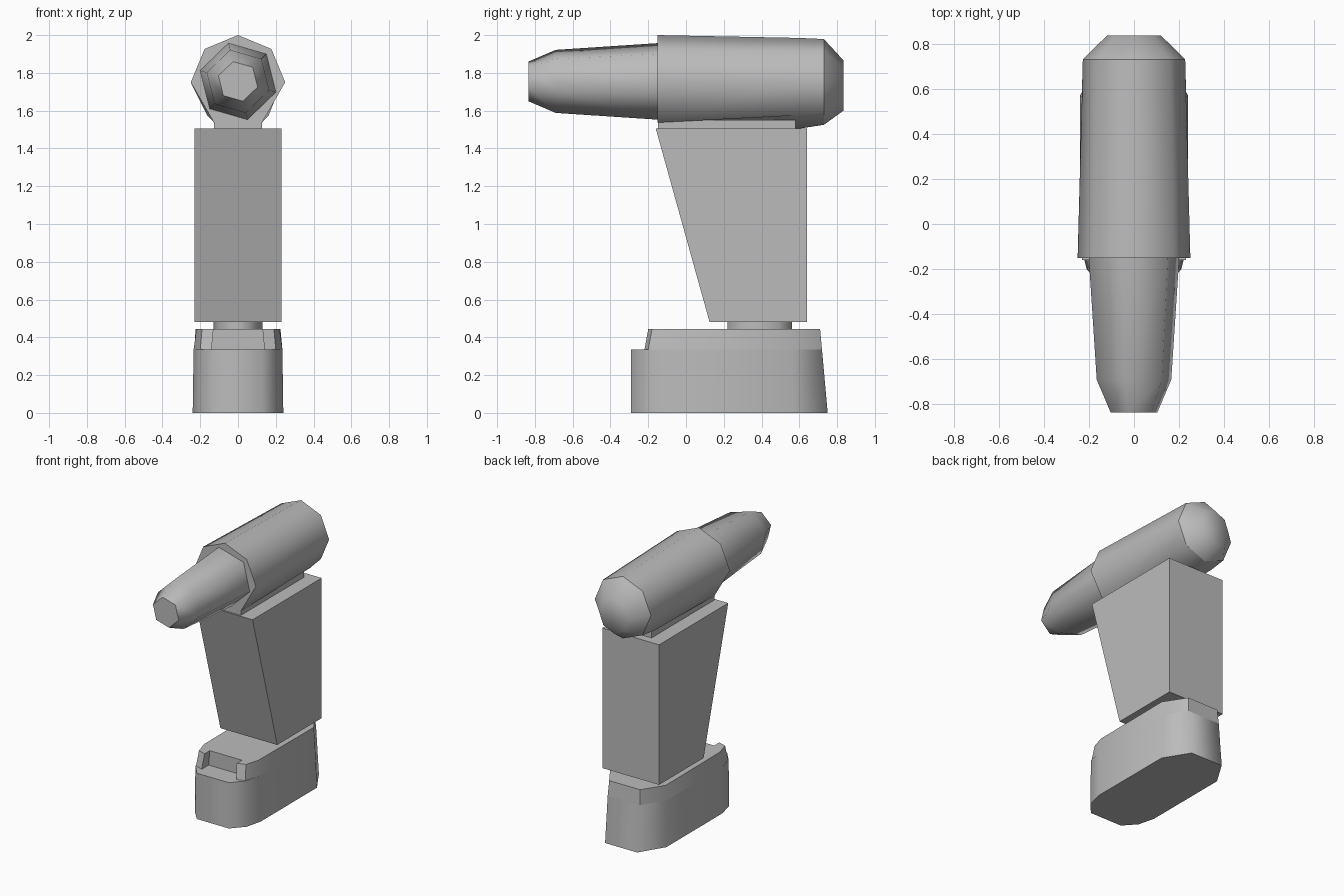
import bpy, bmesh, math

cube = bpy.data.objects.get("Cube")
if cube:
    bpy.data.objects.remove(cube)

grey = bpy.data.materials.new("plain grey")
grey.use_nodes = True
colour = (0.5, 0.5, 0.5, 1)
grey.diffuse_color = colour
grey.node_tree.nodes["Principled BSDF"].inputs["Base Color"].default_value = colour


def loft(name, rings, angle=None):
    """Skin a list of equal-length rings and close both ends."""
    bm = bmesh.new()
    loops = [[bm.verts.new(p) for p in ring] for ring in rings]
    for a, b in zip(loops, loops[1:]):
        for i in range(len(a)):
            j = (i + 1) % len(a)
            bm.faces.new((a[i], a[j], b[j], b[i]))
    bm.faces.new(loops[0])
    bm.faces.new(loops[-1])
    bmesh.ops.recalc_face_normals(bm, faces=bm.faces)
    mesh = bpy.data.meshes.new(name)
    bm.to_mesh(mesh)
    bm.free()
    mesh.materials.append(grey)
    obj = bpy.data.objects.new(name, mesh)
    bpy.context.collection.objects.link(obj)
    if angle:
        bpy.ops.object.select_all(action='DESELECT')
        obj.select_set(True)
        bpy.context.view_layer.objects.active = obj
        bpy.ops.object.shade_smooth_by_angle(angle=math.radians(angle))
    return obj


def polygon(sides, y, z, rx, rz, turn=90):
    """Upright polygon facing along y."""
    angles = [math.radians(turn + 360 * i / sides) for i in range(sides)]
    return [(rx * math.cos(a), y, z + rz * math.sin(a)) for a in angles]


def mirrored(half, z):
    """Closed outline at height z from its +x half, front to back."""
    return [(x, y, z) for x, y in half] + [(-x, y, z) for x, y in reversed(half)]


def box(name, x, front, back, low, high):
    return loft(name, [mirrored([(x, front), (x, back)], z) for z in (low, high)])


# Thick rear barrel: octagonal, with its underside flattened at the front
front = polygon(8, -0.15, 1.75, 0.25, 0.25)
for i, x in ((3, -0.127), (4, 0), (5, 0.127)):
    front[i] = (x, -0.15, 1.537)
middle = polygon(8, 0.6, 1.745, 0.23, 0.24)
back = polygon(8, 0.73, 1.752, 0.227, 0.227)
loft("rear_barrel", [front, middle, back], 62)
loft("barrel_cap", [back, polygon(8, 0.835, 1.733, 0.12, 0.132)], 80)

# Slim hexagonal front tube, slightly twisted
loft("front_tube", [polygon(6, y, 1.755, r, r, 104)
                    for y, r in ((-0.13, 0.21), (-0.69, 0.172), (-0.835, 0.108))], 62)

# Wedge-shaped column and the pad under the barrel
loft("column", [mirrored([(0.23, 0.125), (0.23, 0.64)], 0.48),
                mirrored([(0.23, -0.16), (0.23, 0.64)], 1.505)])
box("upper_neck", 0.127, -0.148, 0.58, 1.49, 1.55)

# Round neck between column and foot
ellipse = [(0.13 * math.cos(a), 0.39 + 0.18 * math.sin(a))
           for a in (math.tau * i / 10 for i in range(10))]
loft("lower_neck", [[(x, y, z) for x, y in ellipse] for z in (0.43, 0.49)], 62)

# Foot with rounded ends
loft("foot_base", [mirrored([(0.13, -0.29), (0.21, -0.2), (0.24, -0.08),
                             (0.24, 0.57), (0.13, 0.75)], 0),
                   mirrored([(0.13, -0.29), (0.205, -0.2), (0.235, -0.08),
                             (0.23, 0.56), (0.13, 0.72)], 0.335)], 62)
# Upper foot, notched at the front
loft("foot_top", [mirrored([(0.14, -0.14), (0.14, -0.22), (0.2, -0.2), (0.235, -0.08),
                            (0.23, 0.56), (0.13, 0.72)], 0.335),
                  mirrored([(0.13, -0.14), (0.13, -0.2), (0.19, -0.18), (0.22, -0.08),
                            (0.225, 0.555), (0.125, 0.71)], 0.443)], 50)
